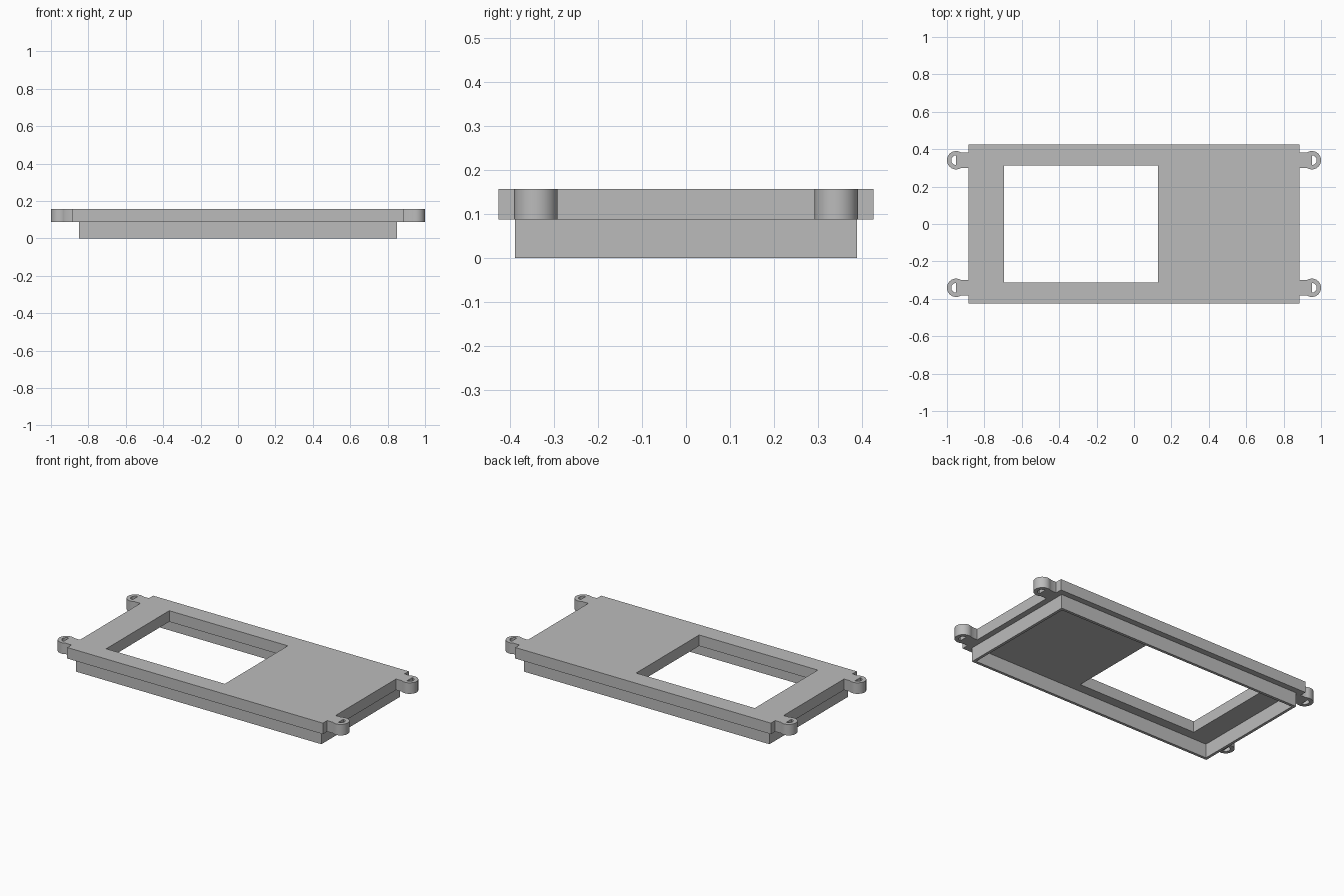
import bpy
import bmesh
import math

cube = bpy.data.objects.get("Cube")
if cube:
    bpy.data.objects.remove(cube, do_unlink=True)

# Single grey plastic
GREY = (0.5, 0.5, 0.5, 1)
plastic = bpy.data.materials.new("grey plastic")
plastic.use_nodes = True
plastic.diffuse_color = GREY
plastic.node_tree.nodes["Principled BSDF"].inputs["Base Color"].default_value = GREY

SEAM, TOP = 0.087, 0.156        # underside and top of the plate
PLATE_X, PLATE_Y = 0.886, 0.425
SKIRT_X, SKIRT_Y, WALL = 0.85, 0.388, 0.017


def rect(x0, x1, y0, y1):
    return [(x0, y0), (x1, y0), (x1, y1), (x0, y1)]


def ring_prism(name, outer, inner, z0, z1):
    """Extruded outline with a hole; both outlines have the same point count."""
    bm = bmesh.new()
    loops = [[bm.verts.new((x, y, z)) for x, y in pts]
             for pts, z in ((outer, z0), (outer, z1), (inner, z1), (inner, z0))]
    n = len(outer)
    for a, b in zip(loops, loops[1:] + loops[:1]):
        for i in range(n):
            j = (i + 1) % n
            bm.faces.new((a[i], a[j], b[j], b[i]))
    bmesh.ops.recalc_face_normals(bm, faces=bm.faces)
    mesh = bpy.data.meshes.new(name)
    bm.to_mesh(mesh)
    bm.free()
    mesh.materials.append(plastic)
    obj = bpy.data.objects.new(name, mesh)
    bpy.context.collection.objects.link(obj)
    return obj


# Face plate with its off-centre window
ring_prism("face_plate", rect(-PLATE_X, PLATE_X, -PLATE_Y, PLATE_Y),
           rect(-0.695, 0.127, -0.312, 0.312), SEAM, TOP)

# Thin skirt below the plate, open underneath
ring_prism("skirt", rect(-SKIRT_X, SKIRT_X, -SKIRT_Y, SKIRT_Y),
           rect(WALL - SKIRT_X, SKIRT_X - WALL, WALL - SKIRT_Y, SKIRT_Y - WALL),
           0, SEAM)


# Mounting lugs: round end on a short arm, with a half-round hole
LUG_X, LUG_Y, RADIUS, HOLE, ARM = 0.951, 0.341, 0.049, 0.026, 0.042
STEPS = 32


def arc(radius, limit):
    angles = [limit * (2 * i / STEPS - 1) for i in range(STEPS + 1)]
    return [(radius * math.cos(a), radius * math.sin(a)) for a in angles]


reach = PLATE_X - LUG_X
outer = arc(RADIUS, math.pi - math.asin(ARM / RADIUS)) + [(reach, ARM), (reach, -ARM)]
inner = arc(HOLE, math.pi / 2) + [(0, HOLE / 3), (0, -HOLE / 3)]

bpy.ops.object.select_all(action="DESELECT")
for sx, side in ((1, "left"), (-1, "right")):
    for sy, end in ((1, "back"), (-1, "front")):
        outlines = [[(sx * (LUG_X + x), sy * (LUG_Y + y)) for x, y in pts]
                    for pts in (outer, inner)]
        lug = ring_prism(f"lug_{end}_{side}", *outlines, SEAM, TOP)
        lug.select_set(True)
        bpy.context.view_layer.objects.active = lug
bpy.ops.object.shade_smooth_by_angle(angle=math.radians(30))
